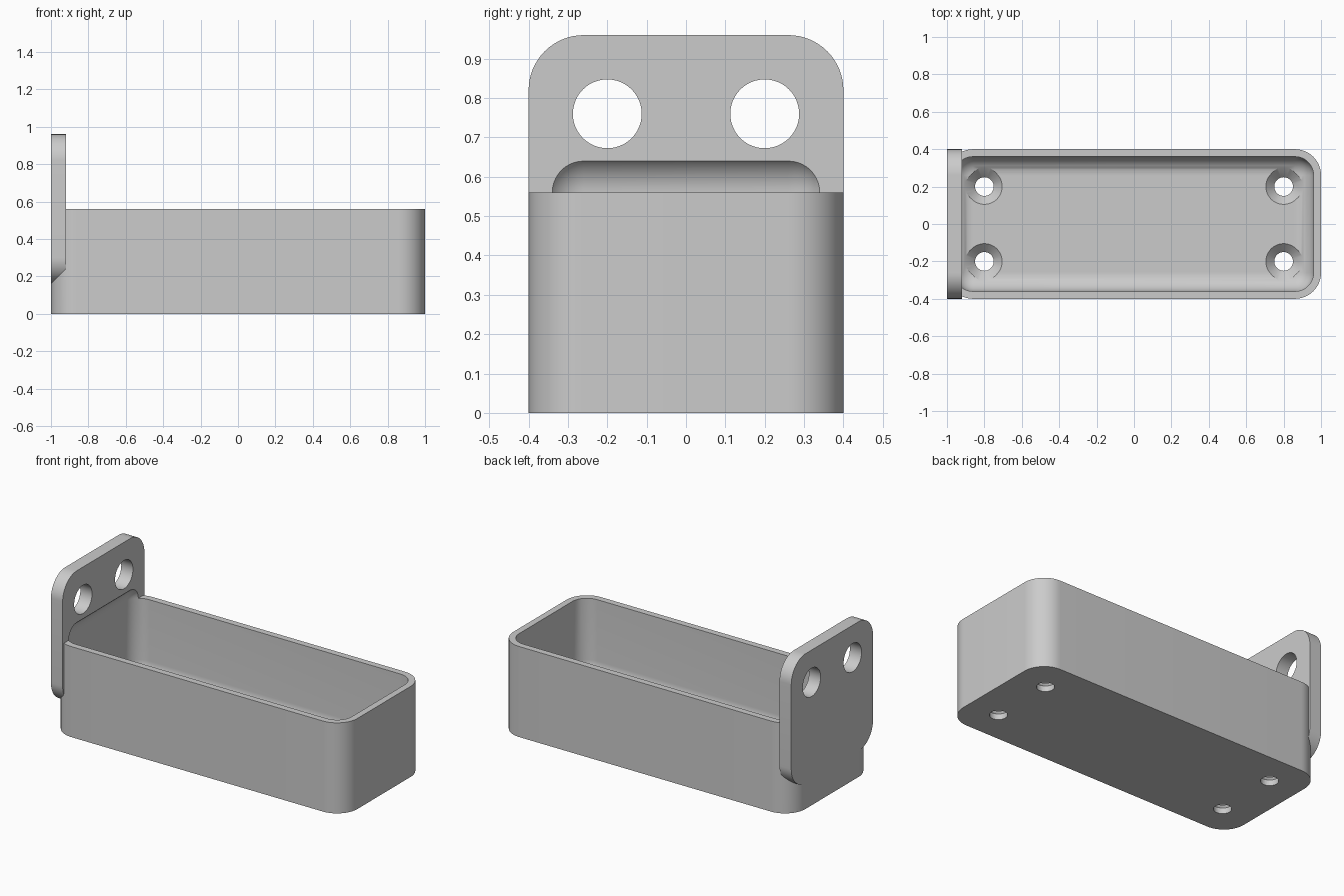
import bpy, bmesh
from math import pi, sin, cos, radians
from mathutils import Matrix, Vector

cube = bpy.data.objects.get("Cube")
if cube:
    bpy.data.objects.remove(cube, do_unlink=True)

grey = bpy.data.materials.new("light grey")
grey.use_nodes = True
GREY = (0.6, 0.6, 0.6, 1)
grey.diffuse_color = GREY
grey.node_tree.nodes["Principled BSDF"].inputs["Base Color"].default_value = GREY


def finish(bm, name):
    bmesh.ops.recalc_face_normals(bm, faces=bm.faces)
    mesh = bpy.data.meshes.new(name)
    bm.to_mesh(mesh)
    bm.free()
    mesh.materials.append(grey)
    obj = bpy.data.objects.new(name, mesh)
    bpy.context.collection.objects.link(obj)
    return obj


def rounded_slab(name, half_u, half_v, radius, depth, matrix, steps=16):
    """Rounded rectangle extruded along its local z."""
    bm = bmesh.new()
    ring = []
    for q, (su, sv) in enumerate(((1, 1), (-1, 1), (-1, -1), (1, -1))):
        for i in range(steps + 1):
            a = (q + i / steps) * pi / 2
            u = su * (half_u - radius) + radius * cos(a)
            v = sv * (half_v - radius) + radius * sin(a)
            ring.append(bm.verts.new((u, v, 0)))
    face = bm.faces.new(ring)
    ext = bmesh.ops.extrude_face_region(bm, geom=[face])
    top = [g for g in ext["geom"] if isinstance(g, bmesh.types.BMVert)]
    bmesh.ops.translate(bm, verts=top, vec=(0, 0, depth))
    bm.transform(matrix)
    return finish(bm, name)


def cone(name, r_low, r_high, depth, matrix):
    bm = bmesh.new()
    bmesh.ops.create_cone(bm, cap_ends=True, segments=48, radius1=r_low,
                          radius2=r_high, depth=depth, matrix=matrix)
    return finish(bm, name)


def boolean(target, other, operation):
    """Apply a boolean and discard the helper."""
    other.hide_render = True
    mod = target.modifiers.new("cut", "BOOLEAN")
    mod.operation = operation
    mod.solver = "EXACT"
    mod.object = other
    bpy.context.view_layer.objects.active = target
    bpy.ops.object.modifier_apply(modifier=mod.name)
    bpy.data.objects.remove(other, do_unlink=True)


# Outer tray body and upright mounting plate
tray = rounded_slab("tray_with_mounting_plate", 1, 0.4, 0.14, 0.56, Matrix())
turn = Matrix.Rotation(pi / 2, 4, "Y")
plate = rounded_slab("mounting_plate", 0.4, 0.4, 0.14, 0.08,
                     Matrix.Translation((-1, 0, 0.56)) @ turn)
boolean(tray, plate, "UNION")

# Fully rounded cavity, which also scoops into the plate
bm = bmesh.new()
bmesh.ops.create_cube(bm, size=1)
bm.transform(Matrix.Translation((0, 0, 0.37)) @ Matrix.Diagonal((1.92, 0.72, 0.58, 1)))
bmesh.ops.bevel(bm, geom=bm.edges[:], offset=0.1, segments=12, profile=0.5,
                affect="EDGES")
boolean(tray, finish(bm, "cavity_cutter"), "DIFFERENCE")

# Countersunk floor holes
for x in (-0.8, 0.8):
    for y in (-0.2, 0.2):
        at = Vector((x, y, 0))
        boolean(tray, cone("hole_cutter", 0.05, 0.05, 0.2,
                           Matrix.Translation(at)), "DIFFERENCE")
        boolean(tray, cone("countersink_cutter", 0.045, 0.125, 0.08,
                           Matrix.Translation(at + Vector((0, 0, 0.07)))), "DIFFERENCE")

# Round holes through the plate
for y in (-0.2, 0.2):
    boolean(tray, cone("plate_hole_cutter", 0.0875, 0.0875, 0.3,
                       Matrix.Translation((-0.96, y, 0.76)) @ turn), "DIFFERENCE")

# Smooth curves, crisp edges
bpy.ops.object.select_all(action="DESELECT")
tray.select_set(True)
bpy.context.view_layer.objects.active = tray
bpy.ops.object.shade_smooth_by_angle(angle=radians(25))
